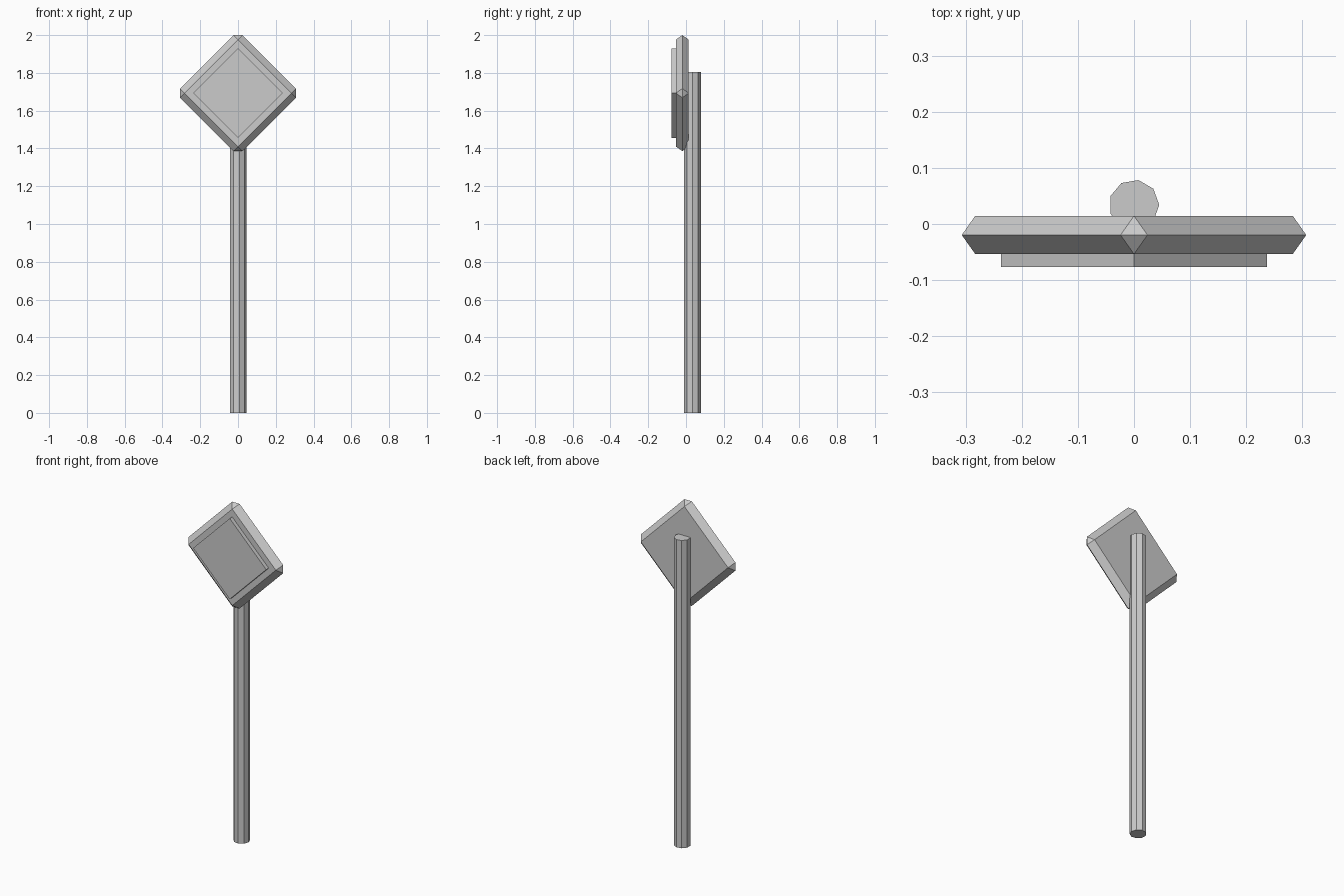
import bpy, bmesh, math
from mathutils import Matrix

if "Cube" in bpy.data.objects:
    bpy.data.objects.remove(bpy.data.objects["Cube"])

CZ = 1.693  # height of the diamond's centre


def finish(bm, name):
    bmesh.ops.recalc_face_normals(bm, faces=bm.faces[:])
    mesh = bpy.data.meshes.new(name)
    bm.to_mesh(mesh)
    bm.free()
    obj = bpy.data.objects.new(name, mesh)
    bpy.context.collection.objects.link(obj)
    return obj


def diamond(name, half, y0, y1, bevel=0.0):
    """Square slab standing on one corner, optionally chamfered."""
    bm = bmesh.new()
    bmesh.ops.create_cube(bm, size=1)
    bmesh.ops.scale(bm, vec=(2 * half, y1 - y0, 2 * half), verts=bm.verts[:])
    if bevel:
        bmesh.ops.bevel(bm, geom=bm.edges[:], offset=bevel, offset_type='OFFSET',
                        segments=1, profile=0.5, affect='EDGES')
        # the chamfers meet in a ridge halfway through the slab
        bmesh.ops.remove_doubles(bm, verts=bm.verts[:], dist=0.002)
    bm.transform(Matrix.Translation((0, (y0 + y1) / 2, CZ))
                 @ Matrix.Rotation(math.radians(45), 4, 'Y'))
    return finish(bm, name)


# Nine-sided post
bm = bmesh.new()
bmesh.ops.create_cone(bm, cap_ends=True, segments=9, radius1=0.045,
                      radius2=0.045, depth=1.805)
bm.verts.ensure_lookup_table()
# turn so one corner points along +x
v = bm.verts[0].co
turn = Matrix.Rotation(-math.atan2(v.y, v.x), 4, 'Z')
bm.transform(Matrix.Translation((0, 0.034, 1.805 / 2)) @ turn)
finish(bm, "post")

# Chamfered sign board and the raised face plate
diamond("sign_board", 0.234, -0.0535, 0.0145, bevel=0.0339)
diamond("face_plate", 0.237 / math.sqrt(2), -0.077, -0.045)
